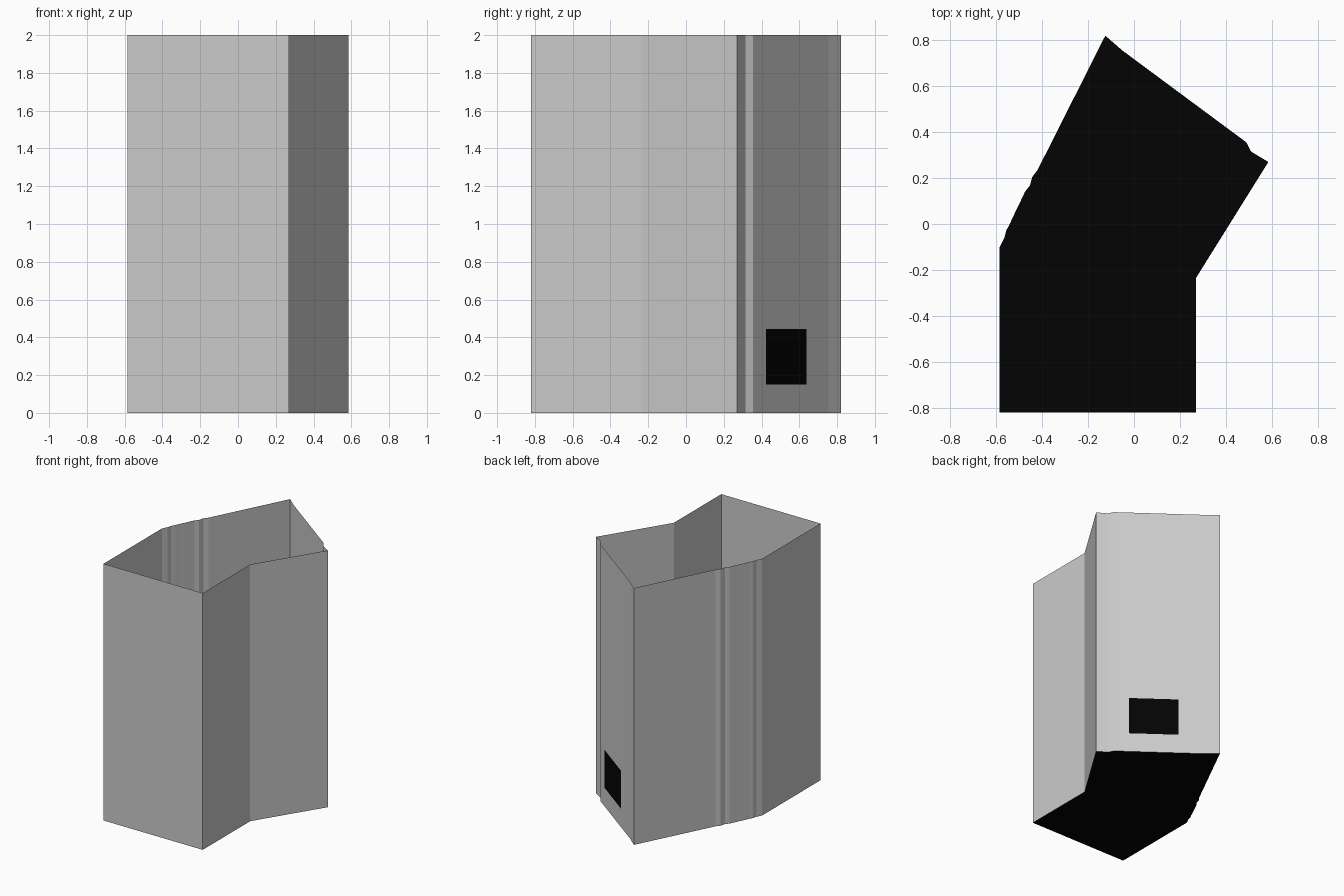
import bpy

if "Cube" in bpy.data.objects:
    bpy.data.objects.remove(bpy.data.objects["Cube"])

black = bpy.data.materials.new("black")
black.diffuse_color = (0.001, 0.001, 0.001, 1)
black.use_nodes = True
black.node_tree.nodes["Principled BSDF"].inputs["Base Color"].default_value = black.diffuse_color


def add_mesh(name, verts, faces, mat=None):
    mesh = bpy.data.meshes.new(name)
    mesh.from_pydata(verts, [], faces)
    mesh.update()
    obj = bpy.data.objects.new(name, mesh)
    bpy.context.collection.objects.link(obj)
    if mat:
        mesh.materials.append(mat)
    return obj


# Plan outline, counter-clockwise, with the weathered left side
outline = [
    (-0.585, -0.82), (0.27, -0.82), (0.27, -0.235), (0.585, 0.27),
    (0.51, 0.315), (0.49, 0.355), (-0.05, 0.755), (-0.125, 0.82),
    (-0.42, 0.235), (-0.443, 0.205), (-0.453, 0.168), (-0.475, 0.14),
    (-0.503, 0.08), (-0.53, 0.025), (-0.54, 0.002), (-0.557, -0.03),
    (-0.564, -0.06), (-0.585, -0.10),
]
n = len(outline)
height = 2.0

# Open-topped walls
add_mesh("walls",
         [(x, y, z) for z in (0, height) for x, y in outline],
         [(i, (i + 1) % n, (i + 1) % n + n, i + n) for i in range(n)])

# Black floor
add_mesh("floor", [(x, y, 0) for x, y in outline],
         [tuple(reversed(range(n)))], black)

# Black opening panel just proud of the back right wall
ax, ay = outline[5]
bx, by = outline[6]


def on_wall(y, offset=0.004):
    t = (y - ay) / (by - ay)
    return ax + t * (bx - ax) + offset * 0.595, y + offset * 0.804


p, q = on_wall(0.42), on_wall(0.635)
add_mesh("window_panel",
         [(*p, 0.15), (*q, 0.15), (*q, 0.445), (*p, 0.445)],
         [(0, 1, 2, 3)], black)
